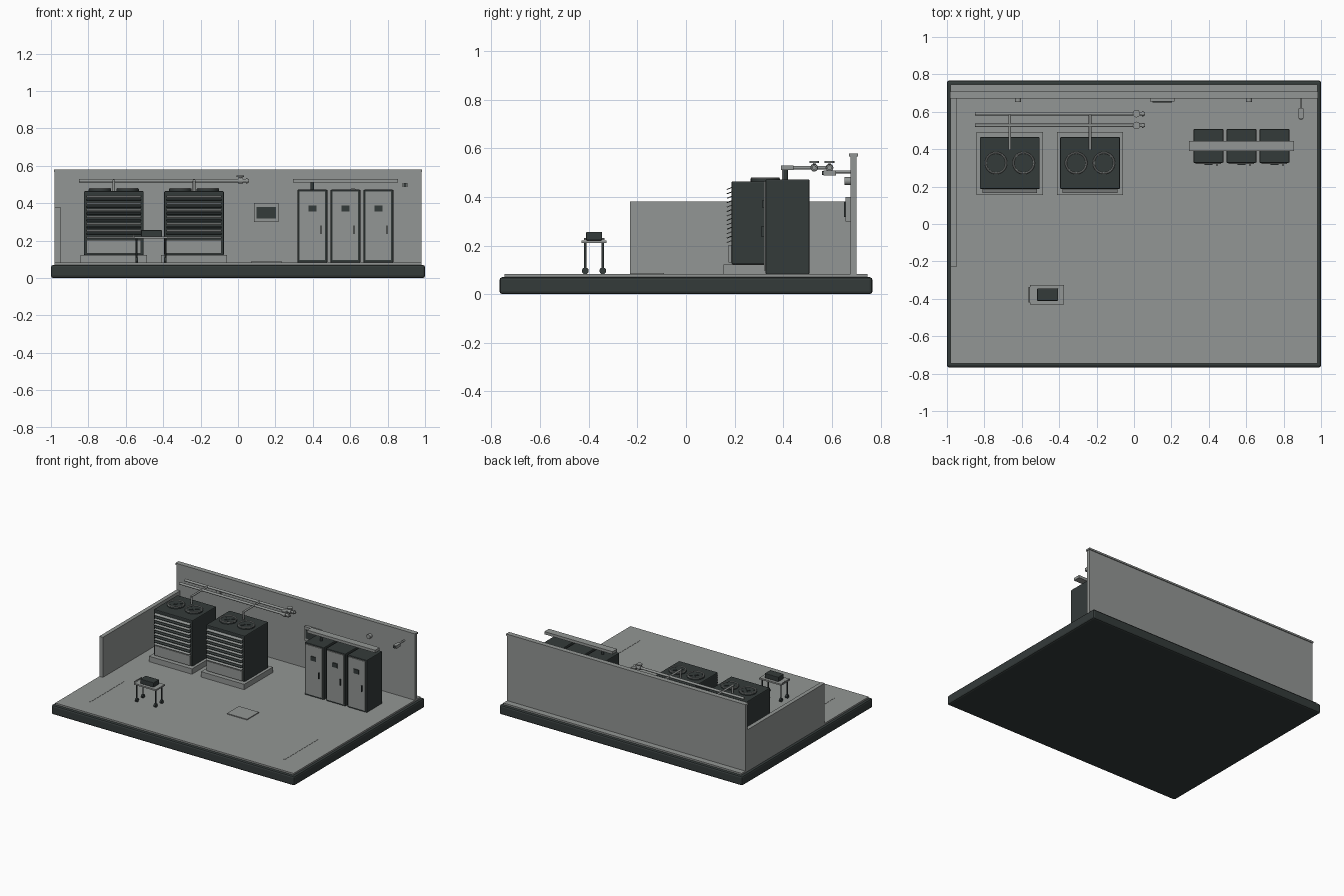
import bpy, math
from mathutils import Vector

if "Cube" in bpy.data.objects:
    bpy.data.objects.remove(bpy.data.objects["Cube"])


def material(name, rgb):
    m = bpy.data.materials.new(name)
    m.diffuse_color = (*rgb, 1)
    m.use_nodes = True
    m.node_tree.nodes["Principled BSDF"].inputs["Base Color"].default_value = m.diffuse_color
    return m


GREY = material("light grey", (0.29, 0.305, 0.297))
DARK = material("dark slate", (0.034, 0.043, 0.042))


def box(name, x, y, z, mat, bevel=0.0):
    """Box from (min, max) ranges on each axis."""
    bpy.ops.mesh.primitive_cube_add(size=1, location=[(a + b) / 2 for a, b in (x, y, z)])
    o = bpy.context.object
    o.name = name
    o.scale = [b - a for a, b in (x, y, z)]
    bpy.ops.object.transform_apply(location=False, rotation=False, scale=True)
    o.data.materials.append(mat)
    if bevel:
        mod = o.modifiers.new("soft edges", 'BEVEL')
        mod.width = bevel
        mod.segments = 2
    return o


def rod(name, a, b, r, mat, sides=16):
    """Cylinder between two points."""
    a, b = Vector(a), Vector(b)
    bpy.ops.mesh.primitive_cylinder_add(vertices=sides, radius=r, depth=(b - a).length,
                                        location=(a + b) / 2)
    o = bpy.context.object
    o.name = name
    o.rotation_euler = (b - a).to_track_quat('Z', 'Y').to_euler()
    o.data.materials.append(mat)
    bpy.ops.object.shade_smooth_by_angle()
    return o


def ring(name, loc, r, t, mat):
    bpy.ops.mesh.primitive_torus_add(major_radius=r, minor_radius=t, location=loc,
                                     major_segments=32, minor_segments=8)
    o = bpy.context.object
    o.name = name
    o.data.materials.append(mat)
    bpy.ops.object.shade_smooth_by_angle()


# Base, floor and walls
FLOOR = 0.082
box("base_slab", (-1, 1), (-0.767, 0.767), (0, 0.07), DARK, 0.012)
box("floor", (-0.98, 0.98), (-0.747, 0.747), (0.065, FLOOR), GREY)
box("back_wall", (-0.98, 0.98), (0.677, 0.702), (FLOOR, 0.568), GREY)
box("back_wall_cap", (-0.985, 0.985), (0.671, 0.708), (0.566, 0.579), GREY)
box("left_wall", (-0.98, -0.95), (-0.23, 0.677), (FLOOR, 0.38), GREY)
box("floor_hatch", (0.07, 0.235), (-0.23, -0.09), (FLOOR, 0.088), GREY)
for x in (-0.8, 0.8):
    box("floor_line", (x - 0.006, x + 0.006), (-0.6, -0.2), (FLOOR, 0.0835), GREY)

# Cooling units
for cx in (-0.664, -0.235):
    x0, x1 = cx - 0.16, cx + 0.16
    box("cooler_plinth", (cx - 0.177, cx + 0.177), (0.155, 0.492), (FLOOR, 0.122), GREY)
    box("cooler_body", (x0, x1), (0.187, 0.465), (0.122, 0.464), DARK, 0.006)
    box("cooler_lower_panel", (x0 + 0.014, x1 - 0.014), (0.174, 0.19), (0.13, 0.203), GREY)
    for i in range(13):
        z = 0.216 + i * 0.0182
        slat = box("cooler_louver", (x0 + 0.014, x1 - 0.014), (0.167, 0.188),
                   (z - 0.002, z + 0.002), GREY if i % 2 == 0 else DARK)
        slat.rotation_euler.x = math.radians(22)
    for dx in (-0.074, 0.074):
        rod("fan_housing", (cx + dx, 0.326, 0.46), (cx + dx, 0.326, 0.474), 0.06, DARK, 32)
        ring("fan_ring", (cx + dx, 0.326, 0.475), 0.055, 0.005, GREY)
        rod("fan_hub", (cx + dx, 0.326, 0.47), (cx + dx, 0.326, 0.478), 0.014, DARK)
        for k in range(2):
            blade = box("fan_blade", (cx + dx - 0.05, cx + dx + 0.05), (0.317, 0.335),
                        (0.473, 0.476), DARK)
            blade.rotation_euler.z = math.radians(45 + 90 * k)
    # Branch pipe into the top of the unit
    rod("branch_pipe", (cx, 0.395, 0.52), (cx, 0.595, 0.52), 0.007, GREY)
    rod("drop_pipe", (cx, 0.402, 0.46), (cx, 0.402, 0.522), 0.007, GREY)

# Main pipes with valves
for y in (0.527, 0.59):
    rod("main_pipe", (-0.85, y, 0.52), (0.06, y, 0.52), 0.009, GREY)
    rod("pipe_flange", (0.042, y, 0.52), (0.05, y, 0.52), 0.014, GREY)
    rod("valve_body", (0.0, y, 0.52), (0.028, y, 0.52), 0.016, GREY)
    rod("valve_stem", (0.013, y, 0.52), (0.013, y, 0.545), 0.005, GREY)
    rod("valve_wheel", (0.013, y, 0.54), (0.013, y, 0.547), 0.02, GREY)

# Control cabinets
for i in range(3):
    x0 = 0.318 + i * 0.1765
    x1 = x0 + 0.16
    cx = (x0 + x1) / 2
    box("cabinet_body", (x0, x1), (0.327, 0.508), (FLOOR, 0.472), DARK, 0.005)
    box("cabinet_door", (x0 + 0.012, x1 - 0.012), (0.32, 0.33), (0.097, 0.463), GREY)
    box("cabinet_display", (cx - 0.021, cx + 0.021), (0.315, 0.322), (0.355, 0.387), DARK)
    box("cabinet_handle", (x1 - 0.038, x1 - 0.032), (0.31, 0.322), (0.235, 0.28), DARK)

# Cable tray above the cabinets
box("cable_tray", (0.294, 0.855), (0.39, 0.443), (0.51, 0.53), GREY)
rod("cable_drop", (0.397, 0.41, 0.465), (0.397, 0.41, 0.515), 0.009, DARK)

# Wall display, wall sensors and camera
box("wall_panel", (0.085, 0.217), (0.655, 0.68), (0.298, 0.4), GREY)
box("wall_screen", (0.1, 0.202), (0.649, 0.657), (0.317, 0.38), DARK)
for x in (-0.62, 0.615):
    rod("wall_sensor", (x, 0.652, 0.465), (x, 0.68, 0.465), 0.016, GREY)
box("camera_body", (0.88, 0.906), (0.565, 0.617), (0.487, 0.509), GREY)
rod("camera_lens", (0.893, 0.56, 0.498), (0.893, 0.57, 0.498), 0.009, DARK)
rod("camera_arm", (0.893, 0.61, 0.503), (0.893, 0.68, 0.503), 0.006, GREY)

# Tool cart with an instrument on top
box("cart_top", (-0.555, -0.374), (-0.43, -0.326), (0.21, 0.221), GREY)
box("instrument", (-0.518, -0.406), (-0.411, -0.345), (0.221, 0.256), DARK, 0.004)
rod("cart_handle", (-0.559, -0.42, 0.226), (-0.559, -0.336, 0.226), 0.004, GREY)
for x in (-0.542, -0.388):
    for y in (-0.414, -0.342):
        rod("cart_leg", (x, y, 0.1), (x, y, 0.212), 0.005, DARK, 12)
        rod("cart_wheel", (x - 0.007, y, FLOOR + 0.014), (x + 0.007, y, FLOOR + 0.014),
            0.014, DARK)
